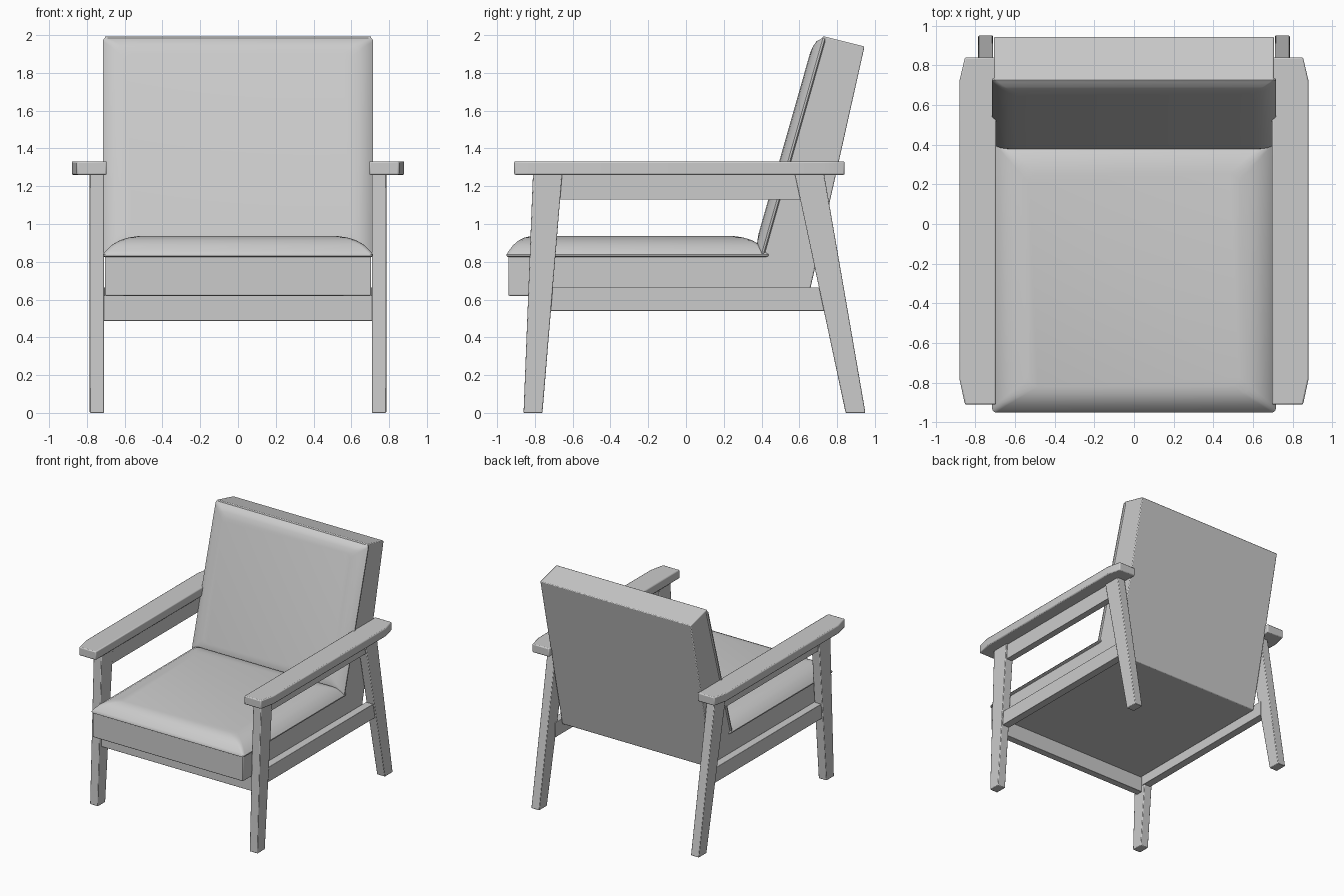
import bpy, bmesh, math
from mathutils import Vector

if "Cube" in bpy.data.objects:
    bpy.data.objects.remove(bpy.data.objects["Cube"])


def finish(name, bm, bevel=0.0, mirror=False):
    bmesh.ops.recalc_face_normals(bm, faces=bm.faces)
    mesh = bpy.data.meshes.new(name)
    bm.to_mesh(mesh)
    bm.free()
    ob = bpy.data.objects.new(name, mesh)
    bpy.context.collection.objects.link(ob)
    if bevel:
        m = ob.modifiers.new("Bevel", 'BEVEL')
        m.width, m.segments, m.limit_method = bevel, 2, 'ANGLE'
    if mirror:
        ob.modifiers.new("Mirror", 'MIRROR').use_mirror_merge = False
    bpy.ops.object.select_all(action='DESELECT')
    bpy.context.view_layer.objects.active = ob
    ob.select_set(True)
    bpy.ops.object.shade_smooth_by_angle(angle=math.radians(35))
    return ob


def prism(name, points, lo, hi, bevel=0.0, mirror=False, flat=False):
    """Extrude a (y, z) profile along x, or an (x, y) profile along z if flat."""
    bm = bmesh.new()
    place = (lambda p, t: (p[0], p[1], t)) if flat else (lambda p, t: (t, p[0], p[1]))
    face = bm.faces.new([bm.verts.new(place(p, lo)) for p in points])
    out = bmesh.ops.extrude_face_region(bm, geom=[face])
    shift = (0, 0, hi - lo) if flat else (hi - lo, 0, 0)
    bmesh.ops.translate(bm, vec=shift,
                        verts=[g for g in out["geom"] if isinstance(g, bmesh.types.BMVert)])
    return finish(name, bm, bevel, mirror)


def box_profile(y0, y1, z0, z1):
    return [(y0, z0), (y1, z0), (y1, z1), (y0, z1)]


def pillow(name, origin, along, normal, half, length, rings):
    """Loft rounded rectangles; each ring is (side inset, start inset, end inset, height)."""
    o, v, n = Vector(origin), Vector(along).normalized(), Vector(normal).normalized()
    bm = bmesh.new()
    loops = []
    for side, start, end, h in rings:
        r = 0.02 + side * 0.15
        hx, v0, v1 = half - side, start, length - end
        corners = [(hx - r, v1 - r, 0), (r - hx, v1 - r, 90),
                   (r - hx, v0 + r, 180), (hx - r, v0 + r, 270)]
        loop = []
        for cx, cv, a0 in corners:
            for k in range(4):
                a = math.radians(a0 + 30 * k)
                loop.append(bm.verts.new(o + Vector((cx + r * math.cos(a), 0, 0))
                                         + v * (cv + r * math.sin(a)) + n * h))
        loops.append(loop)
    for a, b in zip(loops, loops[1:]):
        for i in range(len(a)):
            j = (i + 1) % len(a)
            bm.faces.new((a[i], a[j], b[j], b[i]))
    bm.faces.new(loops[0])
    bm.faces.new(loops[-1])
    return finish(name, bm)


# Upholstered body: seat base and backrest in one side profile
prism("upholstered_body", [(-0.94, 0.62), (0.65, 0.62), (0.945, 1.94), (0.725, 1.995),
                           (0.40, 0.835), (-0.94, 0.835)], -0.705, 0.705, 0.006)

# Seat cushion with piped edge
pillow("seat_cushion", (0, -0.95, 0.825), (0, 1, 0), (0, 0, 1), 0.715, 1.39,
       [(0.008, 0.008, 0.008, 0.0), (0, 0, 0, 0.005), (0, 0, 0, 0.014), (0.012, 0.01, 0.012, 0.03),
        (0.045, 0.035, 0.045, 0.063), (0.09, 0.065, 0.09, 0.089),
        (0.135, 0.095, 0.135, 0.103), (0.185, 0.13, 0.185, 0.111)])

# Back cushion with piped edge
pillow("back_cushion", (0, 0.402, 0.835), (0, 0.274, 0.962), (0, -0.962, 0.274), 0.715, 1.198,
       [(0.008, 0.008, 0.008, -0.012), (0, 0, 0, -0.006), (0, 0, 0, 0.004), (0.012, 0.012, 0.012, 0.014),
        (0.04, 0.03, 0.03, 0.032), (0.075, 0.06, 0.06, 0.043), (0.12, 0.10, 0.10, 0.048)])

# Tapered legs
prism("front_legs", [(-0.86, 0), (-0.76, 0), (-0.655, 1.27), (-0.81, 1.27)],
      0.71, 0.785, 0.005, True)
prism("back_legs", [(0.845, 0), (0.95, 0), (0.73, 1.27), (0.575, 1.27)],
      0.71, 0.785, 0.005, True)

# Armrests with tapered outer corners
prism("armrests", [(0.695, -0.91), (0.852, -0.91), (0.88, -0.78), (0.88, 0.72),
                   (0.852, 0.84), (0.695, 0.84)], 1.26, 1.332, 0.008, True, flat=True)

# Rails
prism("upper_side_rails", [(-0.70, 1.13), (0.62, 1.13), (0.745, 1.13), (0.73, 1.265), (-0.70, 1.265)],
      0.715, 0.772, 0, True)
prism("lower_side_rails", box_profile(-0.74, 0.74, 0.54, 0.665), 0.705, 0.772, 0.003, True)
prism("front_rail", box_profile(-0.81, -0.75, 0.487, 0.622), -0.715, 0.715, 0.003)
